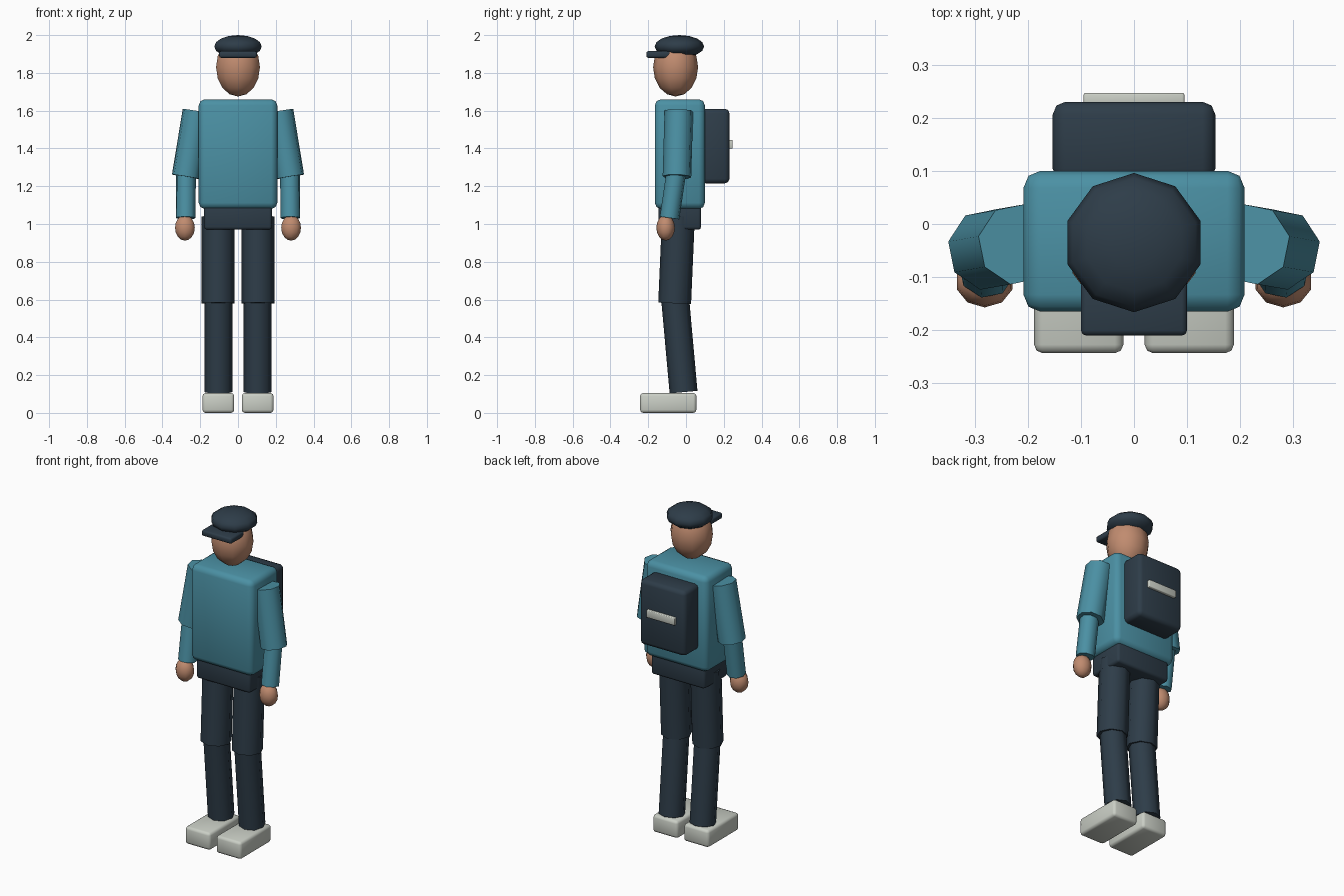
import bpy
import bmesh
import math
from mathutils import Matrix, Vector

cube = bpy.data.objects.get("Cube")
if cube:
    bpy.data.objects.remove(cube, do_unlink=True)


def material(name, rgb):
    mat = bpy.data.materials.new(name)
    mat.use_nodes = True
    mat.diffuse_color = (*rgb, 1)
    bsdf = next(n for n in mat.node_tree.nodes if n.type == "BSDF_PRINCIPLED")
    bsdf.inputs["Base Color"].default_value = (*rgb, 1)
    bsdf.inputs["Roughness"].default_value = 0.8
    return mat


TEAL = material("teal cloth", (0.07, 0.28, 0.37))
NAVY = material("dark navy cloth", (0.027, 0.046, 0.066))
SKIN = material("skin", (0.53, 0.26, 0.16))
PALE = material("pale grey", (0.59, 0.62, 0.56))


def finish(bm, name, mat, side=1):
    """Turn a bmesh into an object; side -1 mirrors it to the right."""
    if side < 0:
        bmesh.ops.scale(bm, vec=(-1, 1, 1), verts=bm.verts)
        bmesh.ops.reverse_faces(bm, faces=bm.faces)
    mesh = bpy.data.meshes.new(name)
    bm.to_mesh(mesh)
    bm.free()
    mesh.materials.append(mat)
    mesh.shade_smooth()
    mesh.set_sharp_from_angle(angle=math.radians(50))
    obj = bpy.data.objects.new(name, mesh)
    bpy.context.scene.collection.objects.link(obj)


def box(name, mat, lo, hi, bevel, side=1):
    lo, hi = Vector(lo), Vector(hi)
    bm = bmesh.new()
    place = Matrix.Translation((lo + hi) / 2) @ Matrix.Diagonal((*(hi - lo), 1))
    bmesh.ops.create_cube(bm, size=1, matrix=place)
    bmesh.ops.bevel(bm, geom=bm.edges[:], offset=bevel, segments=2,
                    profile=0.5, affect="EDGES")
    finish(bm, name, mat, side)


def ball(name, mat, center, radii, side=1):
    bm = bmesh.new()
    place = Matrix.Translation(center) @ Matrix.Diagonal((*radii, 1))
    bmesh.ops.create_uvsphere(bm, u_segments=10, v_segments=8, radius=1, matrix=place)
    finish(bm, name, mat, side)


def limb(name, mat, top, bottom, radius, twist, side):
    top, bottom = Vector(top), Vector(bottom)
    axis = top - bottom
    turn = Vector((0, 0, 1)).rotation_difference(axis).to_matrix().to_4x4()
    place = (Matrix.Translation((top + bottom) / 2) @ turn
             @ Matrix.Rotation(math.radians(twist), 4, "Z"))
    bm = bmesh.new()
    bmesh.ops.create_cone(bm, cap_ends=True, segments=8, radius1=radius,
                          radius2=radius, depth=axis.length, matrix=place)
    finish(bm, name, mat, side)


# Body
box("torso", TEAL, (-0.208, -0.165, 1.08), (0.208, 0.1, 1.66), 0.032)
box("hips", NAVY, (-0.18, -0.145, 0.97), (0.18, 0.08, 1.13), 0.015)

# Head and cap
ball("head", SKIN, (0, -0.055, 1.83), (0.122, 0.119, 0.155))
ball("cap_crown", NAVY, (0, -0.035, 1.94), (0.132, 0.131, 0.06))
box("cap_brim", NAVY, (-0.1, -0.21, 1.88), (0.1, -0.08, 1.915), 0.01)

# Backpack
box("backpack", NAVY, (-0.153, 0.08, 1.215), (0.153, 0.23, 1.61), 0.024)
box("backpack_strip", PALE, (-0.095, 0.22, 1.4), (0.095, 0.247, 1.445), 0.004)

# Paired arms and legs
for label, side in (("left", 1), ("right", -1)):
    limb(label + "_upper_arm", TEAL, (0.218, -0.038, 1.597), (0.275, -0.048, 1.25), 0.077, 11, side)
    limb(label + "_forearm", TEAL, (0.275, -0.052, 1.27), (0.277, -0.087, 1.032), 0.053, 11, side)
    ball(label + "_hand", SKIN, (0.281, -0.108, 0.98), (0.055, 0.049, 0.068), side)
    limb(label + "_thigh", NAVY, (0.105, -0.04, 1.04), (0.105, -0.06, 0.58), 0.087, 0, side)
    limb(label + "_shin", NAVY, (0.104, -0.058, 0.61), (0.104, -0.013, 0.11), 0.074, 0, side)
    box(label + "_shoe", PALE, (0.02, -0.243, 0), (0.188, 0.055, 0.105), 0.016, side)
